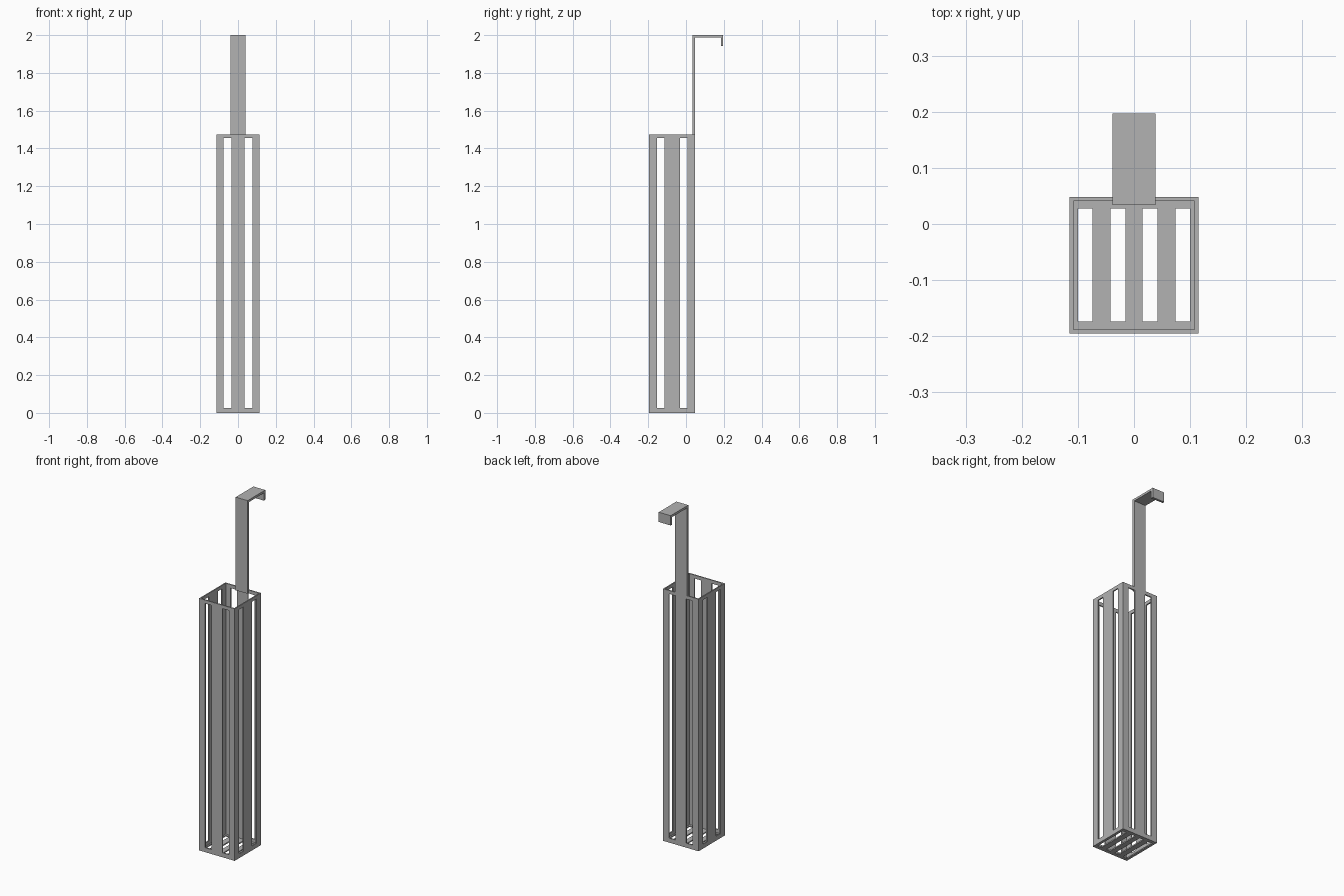
import bpy, bmesh
from mathutils import Vector

cube = bpy.data.objects.get("Cube")
if cube:
    bpy.data.objects.remove(cube)

grey = bpy.data.materials.new("metal grey")
grey.use_nodes = True
grey.diffuse_color = (0.45, 0.45, 0.45, 1)
grey.node_tree.nodes["Principled BSDF"].inputs["Base Color"].default_value = grey.diffuse_color

X, FRONT, BACK = 0.115, -0.195, 0.048
MID = (FRONT + BACK) / 2
TOP, T = 1.475, 0.007


def finish(name, bm):
    bmesh.ops.recalc_face_normals(bm, faces=bm.faces)
    mesh = bpy.data.meshes.new(name)
    bm.to_mesh(mesh)
    bm.free()
    mesh.materials.append(grey)
    obj = bpy.data.objects.new(name, mesh)
    bpy.context.collection.objects.link(obj)
    return obj


def thicken(bm, offset):
    ext = bmesh.ops.extrude_face_region(bm, geom=bm.faces[:], use_keep_orig=True)
    verts = [g for g in ext["geom"] if isinstance(g, bmesh.types.BMVert)]
    bmesh.ops.translate(bm, verts=verts, vec=offset)


def slotted_panel(name, us, vs, origin, u_axis, v_axis, offset):
    """Flat panel on a grid of cuts; every odd column of the middle row is a slot."""
    bm = bmesh.new()
    o, u, v = Vector(origin), Vector(u_axis), Vector(v_axis)
    grid = [[bm.verts.new(o + u * a + v * b) for b in vs] for a in us]
    for i in range(len(us) - 1):
        for j in range(len(vs) - 1):
            if not (i % 2 and j == 1):
                bm.faces.new((grid[i][j], grid[i + 1][j],
                              grid[i + 1][j + 1], grid[i][j + 1]))
    thicken(bm, Vector(offset))
    return finish(name, bm)


def mirrored(values):
    return [-v for v in values] + values[::-1]


heights = [T, 0.026, 1.455, TOP]

# Front and back walls
wide = mirrored([X, 0.077, 0.035])
for name, y, inward in (("front_wall", FRONT, T), ("back_wall", BACK, -T)):
    slotted_panel(name, wide, heights, (0, y, 0), (1, 0, 0), (0, 0, 1), (0, inward, 0))

# Side walls fitted between them
deep = mirrored([(BACK - FRONT) / 2 - T, 0.081, 0.041])
for name, x, inward in (("left_wall", X, -T), ("right_wall", -X, T)):
    slotted_panel(name, deep, heights, (x, MID, 0), (0, 1, 0), (0, 0, 1), (inward, 0, 0))

# Floor with four slots
slotted_panel("floor", mirrored([X, 0.1, 0.074, 0.042, 0.015]),
              [FRONT, -0.174, 0.028, BACK], (0, 0, 0), (1, 0, 0), (0, 1, 0), (0, 0, T))

# Hanging strap with a hooked end
W, S, END = 0.0385, 0.013, 0.197
profile = [(BACK - S - 0.001, 1.455), (BACK - S - 0.001, 2), (END, 2), (END, 1.943),
           (END - S, 1.943), (END - S, 2 - S), (BACK, 2 - S), (BACK, 1.455)]
bm = bmesh.new()
bm.faces.new([bm.verts.new((-W, y, z)) for y, z in profile])
thicken(bm, Vector((2 * W, 0, 0)))
finish("hanging_hook", bm)
